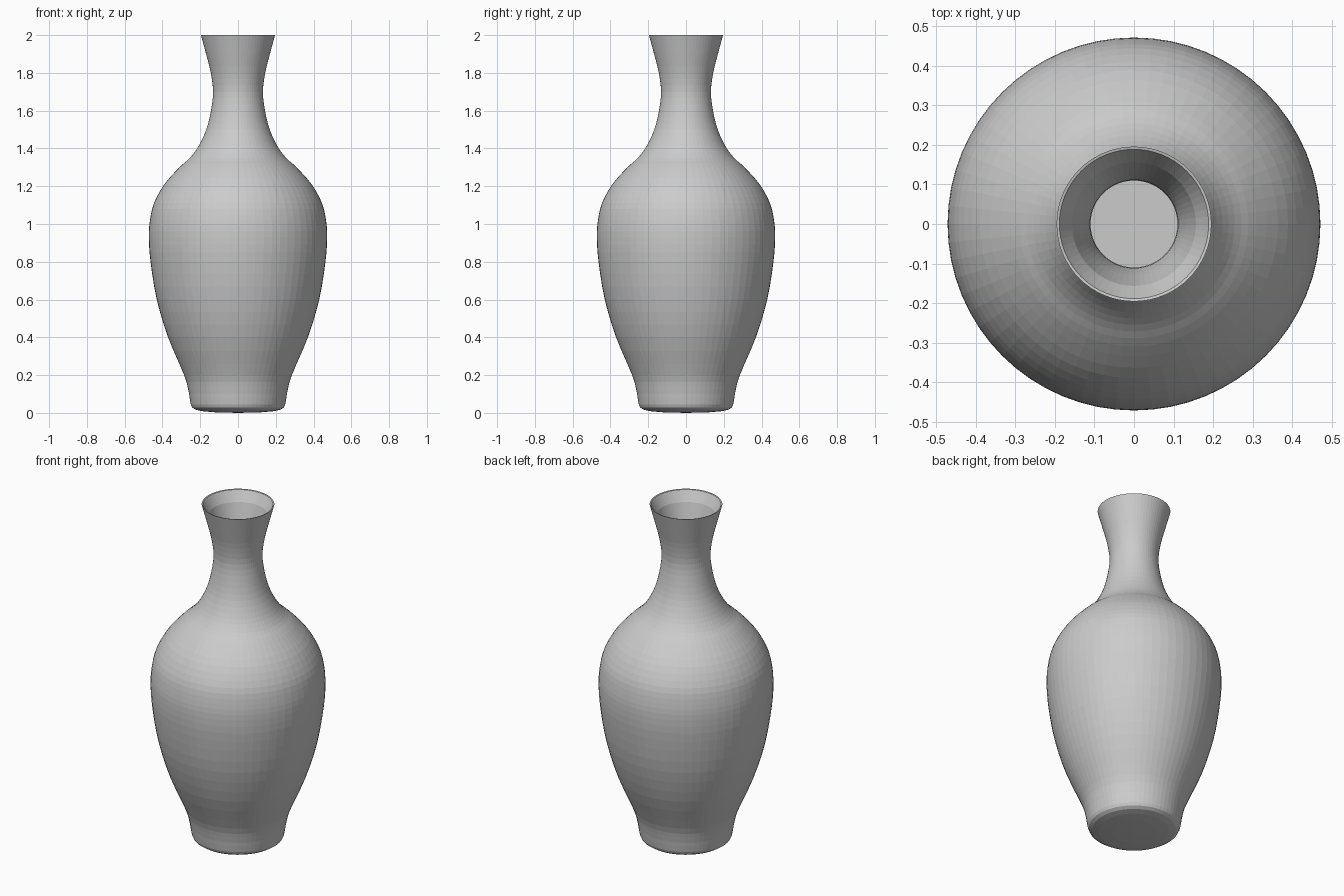
import bpy
import bmesh
import math
from mathutils import Vector

if "Cube" in bpy.data.objects:
    bpy.data.objects.remove(bpy.data.objects["Cube"])

SEGMENTS = 64
WALL = 0.022

# Outer profile (radius, height) from foot to rim
OUTER = [(0.25, 0.045), (0.256, 0.08), (0.263, 0.12), (0.285, 0.2),
         (0.37, 0.4), (0.43, 0.6), (0.463, 0.8), (0.472, 0.93),
         (0.466, 1.02), (0.445, 1.11), (0.39, 1.21), (0.31, 1.3),
         (0.255, 1.35), (0.21, 1.41), (0.168, 1.5), (0.143, 1.6),
         (0.132, 1.7), (0.144, 1.8), (0.169, 1.9), (0.196, 2.0)]
# Gently domed underside
FOOT = [(0.12, 0.003), (0.19, 0.009), (0.225, 0.017), (0.243, 0.029)]


def smooth_profile(points, steps):
    """Catmull-Rom curve through the points."""
    p = [Vector(q) for q in points]
    p = [2 * p[0] - p[1]] + p + [2 * p[-1] - p[-2]]
    out = []
    for a, b, c, d in zip(p, p[1:], p[2:], p[3:]):
        for i in range(steps):
            t = i / steps
            out.append(0.5 * (2 * b + (c - a) * t + (2 * a - 5 * b + 4 * c - d) * t * t
                              + (3 * b - a - 3 * c + d) * t ** 3))
    return out + [p[-2]]


def inset(profile, distance):
    """Shift the profile inwards along its normals."""
    out = []
    for i, q in enumerate(profile):
        t = (profile[min(i + 1, len(profile) - 1)] - profile[max(i - 1, 0)]).normalized()
        out.append(q + Vector((-t.y, t.x)) * distance)
    return out


outer = smooth_profile(OUTER, 3)
inner = [q for q in inset(outer, WALL) if 0.06 < q.y < 1.97]
rim = [Vector((0.189, 1.998)), Vector((0.182, 1.985))]
profile = [Vector(q) for q in FOOT] + outer + rim + inner[::-1]

# Spin the profile into rings and close both ends with fans
bm = bmesh.new()
rings = [[bm.verts.new((q.x * math.cos(a), q.x * math.sin(a), q.y))
          for a in (2 * math.pi * k / SEGMENTS for k in range(SEGMENTS))]
         for q in profile]
for low, high in zip(rings, rings[1:]):
    for k in range(SEGMENTS):
        n = (k + 1) % SEGMENTS
        bm.faces.new((low[k], low[n], high[n], high[k]))
for ring, z in ((rings[0], 0.0), (rings[-1], profile[-1].y)):
    centre = bm.verts.new((0, 0, z))
    for k in range(SEGMENTS):
        bm.faces.new((ring[k], ring[(k + 1) % SEGMENTS], centre))
bmesh.ops.recalc_face_normals(bm, faces=bm.faces)

mesh = bpy.data.meshes.new("vase")
bm.to_mesh(mesh)
bm.free()
vase = bpy.data.objects.new("vase", mesh)
bpy.context.collection.objects.link(vase)

# Plain grey glaze
glaze = bpy.data.materials.new("grey_glaze")
glaze.diffuse_color = (0.6, 0.6, 0.6, 1)
glaze.use_nodes = True
glaze.node_tree.nodes["Principled BSDF"].inputs["Base Color"].default_value = glaze.diffuse_color
mesh.materials.append(glaze)
